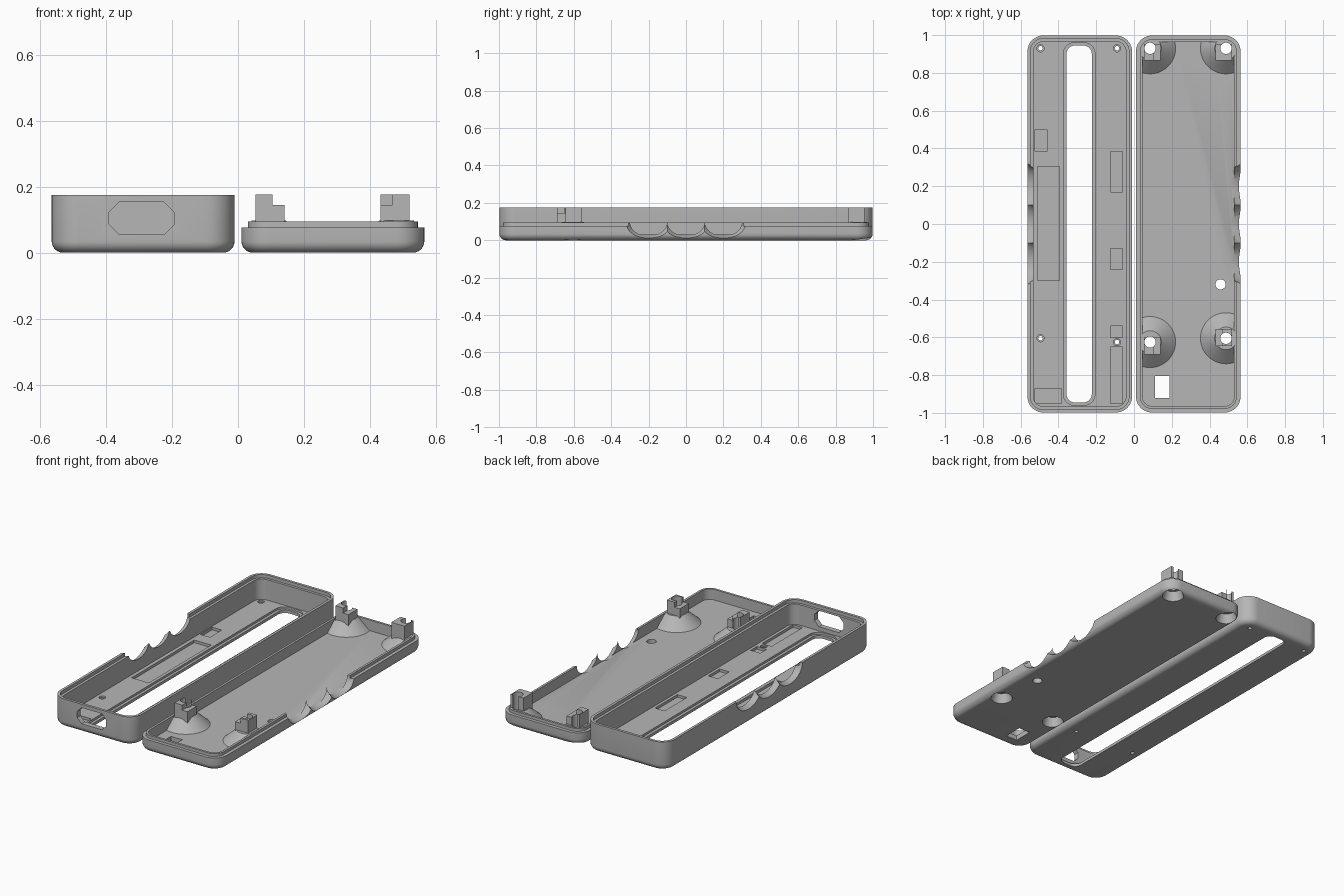
import bpy, bmesh, math
from mathutils import Matrix, Vector

cube = bpy.data.objects.get("Cube")
if cube:
    bpy.data.objects.remove(cube, do_unlink=True)

grey = bpy.data.materials.new("plastic grey")
grey.use_nodes = True
grey.diffuse_color = (0.47, 0.47, 0.47, 1)
grey.node_tree.nodes["Principled BSDF"].inputs["Base Color"].default_value = (0.47, 0.47, 0.47, 1)

HALF_X, HALF_Y = 0.277, 0.998
BASE_X, LID_X = 0.2875, -0.2875
FLOOR = 0.03


def finish(name, bm):
    bmesh.ops.recalc_face_normals(bm, faces=bm.faces)
    mesh = bpy.data.meshes.new(name)
    bm.to_mesh(mesh)
    bm.free()
    mesh.materials.append(grey)
    ob = bpy.data.objects.new(name, mesh)
    bpy.context.collection.objects.link(ob)
    return ob


def loft(name, cx, cy, hx, hy, radius, profile, steps=10):
    """Rounded rectangle rings stacked along (inset, z) points, capped at both ends."""
    bm = bmesh.new()
    rings = []
    for inset, z in profile:
        r = max(radius - inset, 0.008)
        ring = []
        for q, (sx, sy) in enumerate([(1, 1), (-1, 1), (-1, -1), (1, -1)]):
            for i in range(steps + 1):
                a = math.pi / 2 * (q + i / steps)
                ring.append(bm.verts.new((cx + sx * (hx - inset - r) + r * math.cos(a),
                                          cy + sy * (hy - inset - r) + r * math.sin(a), z)))
        rings.append(ring)
    n = len(rings[0])
    for a, b in zip(rings, rings[1:]):
        for i in range(n):
            bm.faces.new((a[i], a[(i + 1) % n], b[(i + 1) % n], b[i]))
    bm.faces.new(rings[0])
    bm.faces.new(rings[-1])
    return finish(name, bm)


def box(name, x0, x1, y0, y1, z0, z1):
    bm = bmesh.new()
    size = Vector((x1 - x0, y1 - y0, z1 - z0))
    mid = Vector((x0 + x1, y0 + y1, z0 + z1)) / 2
    bmesh.ops.create_cube(bm, size=1, matrix=Matrix.Translation(mid) @ Matrix.Diagonal(size).to_4x4())
    return finish(name, bm)


def cone(name, x, y, z0, z1, r0, r1, sides=40):
    bm = bmesh.new()
    bmesh.ops.create_cone(bm, cap_ends=True, segments=sides, radius1=r0, radius2=r1,
                          depth=z1 - z0, matrix=Matrix.Translation((x, y, (z0 + z1) / 2)))
    return finish(name, bm)


def boolean(target, tool, operation="DIFFERENCE"):
    mod = target.modifiers.new("boolean", "BOOLEAN")
    mod.operation, mod.solver, mod.object = operation, "EXACT", tool
    bpy.context.view_layer.objects.active = target
    bpy.ops.object.modifier_apply(modifier=mod.name)
    bpy.data.objects.remove(tool, do_unlink=True)


def finger_scoops(target, side, z):
    """Three flared finger grips through one long wall."""
    for y in (-0.2, 0, 0.2):
        bm = bmesh.new()
        m = (Matrix.Translation((side * 0.56, y, z)) @ Matrix.Diagonal((1, 1.38, 1, 1))
             @ Matrix.Rotation(side * math.pi / 2, 4, "Y"))
        bmesh.ops.create_cone(bm, cap_ends=True, segments=48, radius1=0.065,
                              radius2=0.105, depth=0.09, matrix=m)
        boolean(target, finish("scoop", bm))


def smooth(ob):
    bpy.ops.object.select_all(action="DESELECT")
    ob.select_set(True)
    bpy.context.view_layer.objects.active = ob
    bpy.ops.object.shade_smooth_by_angle(angle=math.radians(30))


# Rounded lower edge shared by both shells
fillet = [(0.035 * (1 - math.sin(a)), 0.035 * (1 - math.cos(a)))
          for a in (math.pi / 2 * i / 6 for i in range(7))]

# Deep shell with a rebated rim
deep = loft("deep_shell", LID_X, 0, HALF_X, HALF_Y, 0.085, fillet + [
    (0, 0.175), (0.016, 0.175), (0.016, 0.155), (0.032, 0.155), (0.032, FLOOR)])

# Long slot with a stepped border
boolean(deep, loft("slot", LID_X - 0.003, 0, 0.067, 0.945, 0.045, [(0, -0.02), (0, 0.1)]))
boolean(deep, loft("slot_step", LID_X - 0.003, 0, 0.084, 0.96, 0.06, [(0, 0.017), (0, 0.1)]))

# Shallow pockets in the floor
for x0, x1, y0, y1 in [(-0.525, -0.46, 0.385, 0.5), (-0.51, -0.395, -0.30, 0.305),
                       (-0.125, -0.06, 0.17, 0.385), (-0.125, -0.06, -0.24, -0.13),
                       (-0.125, -0.06, -0.6, -0.54), (-0.125, -0.06, -0.95, -0.65),
                       (-0.525, -0.385, -0.95, -0.87)]:
    boolean(deep, box("pocket", x0, x1, y0, y1, 0.014, 0.06))

# Small screw holes
for x, y in [(-0.495, 0.93), (-0.09, 0.93), (-0.495, -0.605), (-0.09, -0.625)]:
    boolean(deep, cone("screw_hole", x, y, -0.02, 0.1, 0.012, 0.012, 20))
    boolean(deep, cone("screw_seat", x, y, 0.02, 0.1, 0.019, 0.019, 20))

# Chamfered port in the front wall
port = loft("port", 0, 0, 0.098, 0.049, 0.03, [(0, -0.04), (0, 0.04)], 1)
port.matrix_world = Matrix.Translation((-0.292, -0.99, 0.104)) @ Matrix.Rotation(math.pi / 2, 4, "X")
bpy.context.view_layer.update()
boolean(deep, port)
finger_scoops(deep, -1, 0.175)
smooth(deep)

# Shallow shell with a raised inner lip
shallow = loft("shallow_shell", BASE_X, 0, HALF_X, HALF_Y, 0.085, fillet + [
    (0, 0.077), (0.02, 0.077), (0.02, 0.095), (0.034, 0.095), (0.034, FLOOR)])
finger_scoops(shallow, 1, 0.095)

# Screw bosses: cone, square post, countersunk hole, optional notch on the inner side
bosses = [(0.085, 0.93, 0.053, 0.866, True), (0.487, 0.93, 0.432, 0.866, False),
          (0.085, -0.625, 0.053, -0.69, True), (0.487, -0.605, 0.432, -0.645, True)]
for x, y, px, py, notched in bosses:
    flare = cone("flare", x, y, 0.015, 0.097, 0.152, 0.06, 48)
    boolean(flare, loft("cavity", BASE_X, 0, HALF_X, HALF_Y, 0.085, [(0.031, 0), (0.031, 0.2)]),
            "INTERSECT")
    boolean(flare, box("post", px, px + 0.088, py, py + 0.088, 0.05, 0.176), "UNION")
    if notched:
        left = px < BASE_X
        n0, n1 = (px + 0.052, px + 0.1) if left else (px - 0.01, px + 0.036)
        boolean(flare, box("notch", n0, n1, py - 0.01, py + 0.1, 0.145, 0.2))
    boolean(shallow, flare, "UNION")
    boolean(shallow, cone("countersink", x, y, -0.002, 0.055, 0.062, 0.045))
    boolean(shallow, cone("bore", x, y, -0.02, 0.2, 0.03, 0.03, 32))

# Cable window and button hole
boolean(shallow, box("window", 0.11, 0.187, -0.92, -0.805, -0.02, 0.06))
boolean(shallow, cone("button_hole", 0.458, -0.32, -0.02, 0.06, 0.027, 0.027, 32))
smooth(shallow)
